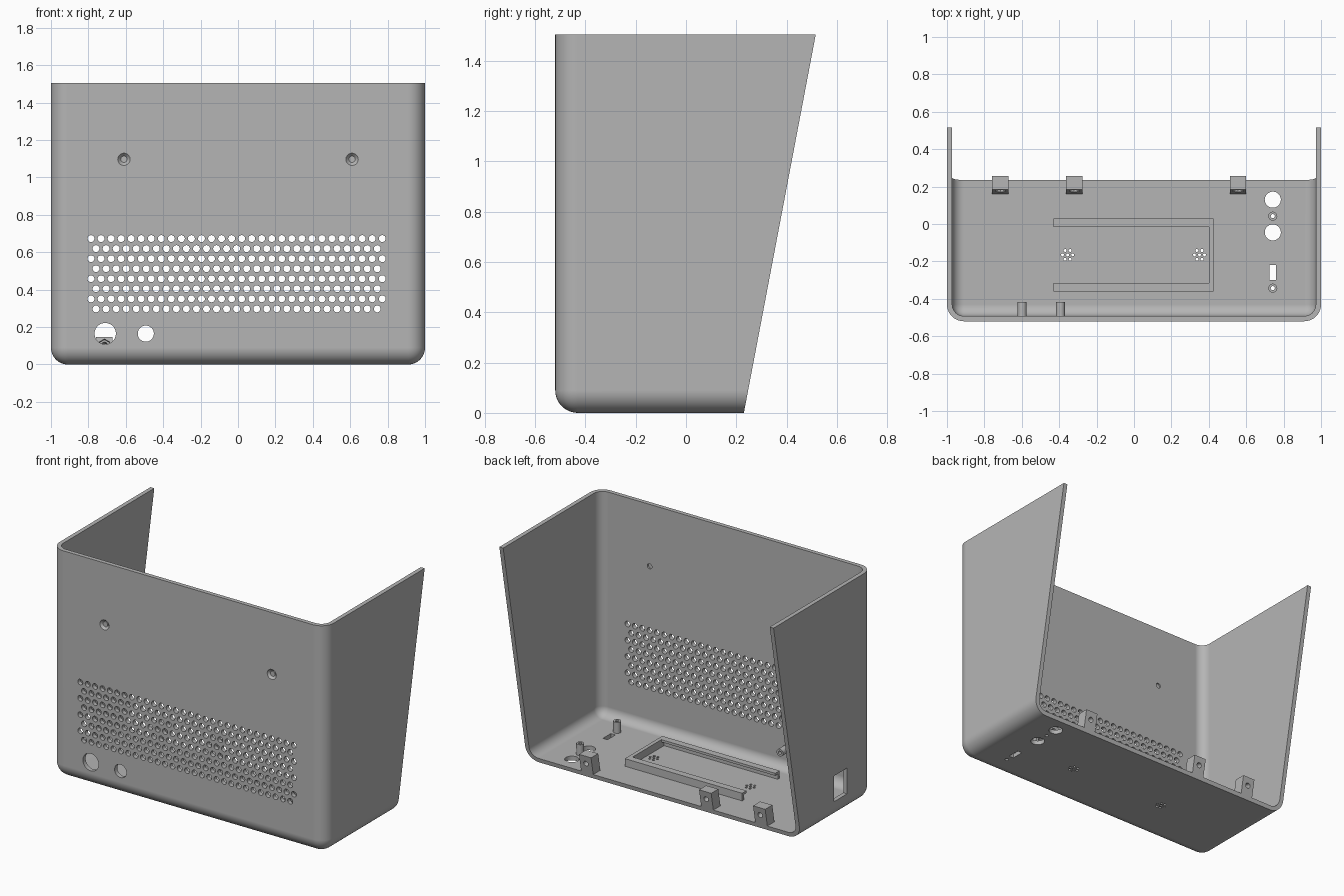
import bpy, bmesh, math
from mathutils import Matrix, Vector

if "Cube" in bpy.data.objects:
    bpy.data.objects.remove(bpy.data.objects["Cube"], do_unlink=True)

GREY = (0.46, 0.46, 0.46, 1)
mat = bpy.data.materials.new("plain grey")
mat.use_nodes = True
mat.diffuse_color = GREY
mat.node_tree.nodes["Principled BSDF"].inputs["Base Color"].default_value = GREY

FRONT, BACK, HEIGHT = -0.52, 0.23, 1.505
WALL, FILLET = 0.028, 0.09
SLOPE = 0.19                                  # lean of the open back edge
SLANT = Vector((0, 1, -SLOPE)).normalized()   # outward normal of the back


def make(name, bm):
    bmesh.ops.recalc_face_normals(bm, faces=bm.faces)
    mesh = bpy.data.meshes.new(name)
    bm.to_mesh(mesh)
    bm.free()
    ob = bpy.data.objects.new(name, mesh)
    bpy.context.collection.objects.link(ob)
    mesh.materials.append(mat)
    return ob


def cut(ob, bm):
    """Subtract a bmesh from an object and keep the plain result."""
    cutter = make("cutter", bm)
    cutter.hide_render = True
    mod = ob.modifiers.new("cut", 'BOOLEAN')
    mod.operation, mod.solver, mod.object = 'DIFFERENCE', 'EXACT', cutter
    graph = bpy.context.evaluated_depsgraph_get()
    result = bpy.data.meshes.new_from_object(ob.evaluated_get(graph))
    ob.modifiers.clear()
    ob.data = result
    bpy.data.objects.remove(cutter, do_unlink=True)


def add_box(bm, low, high):
    low, high = Vector(low), Vector(high)
    m = Matrix.Translation((low + high) / 2) @ Matrix.Diagonal((*(high - low), 1))
    return bmesh.ops.create_cube(bm, size=1, matrix=m)["verts"]


def add_rod(bm, start, end, r1, r2=None, sides=20):
    start, end = Vector(start), Vector(end)
    turn = (end - start).to_track_quat('Z', 'Y').to_matrix().to_4x4()
    bmesh.ops.create_cone(bm, cap_ends=True, segments=sides, radius1=r1,
                          radius2=r1 if r2 is None else r2, depth=(end - start).length,
                          matrix=Matrix.Translation((start + end) / 2) @ turn)


def prism(name, profile, x0, x1):
    """Extrude a (y, z) profile along x."""
    bm = bmesh.new()
    face = bm.faces.new([bm.verts.new((x0, y, z)) for y, z in profile])
    new = bmesh.ops.extrude_face_region(bm, geom=[face])["geom"]
    bmesh.ops.translate(bm, vec=(x1 - x0, 0, 0),
                        verts=[v for v in new if isinstance(v, bmesh.types.BMVert)])
    return make(name, bm)


def rounded_block(inset):
    """Block with rounded front corners and rounded bottom edges."""
    bm = bmesh.new()
    y, z = FRONT + inset, inset
    add_box(bm, (-1 + inset, y, z), (1 - inset, 1 + inset, 2 + inset))

    def is_round(e):
        mid = (e.verts[0].co + e.verts[1].co) / 2
        low, front = abs(mid.z - z) < 0.01, abs(mid.y - y) < 0.01
        side = abs(mid.x) > 0.5
        return (low and (front or side)) or (front and side)
    bmesh.ops.bevel(bm, geom=[e for e in bm.edges if is_round(e)], offset=FILLET - inset,
                    segments=10, profile=0.5, affect='EDGES')
    return bm


def slice_off(bm, point, normal):
    res = bmesh.ops.bisect_plane(bm, geom=bm.verts[:] + bm.edges[:] + bm.faces[:],
                                 plane_co=point, plane_no=normal, clear_outer=True)
    bmesh.ops.edgeloop_fill(bm, edges=[e for e in res["geom_cut"]
                                       if isinstance(e, bmesh.types.BMEdge)])


# Shell: rounded block, open at top and back
bm = rounded_block(0)
slice_off(bm, (0, 0, HEIGHT), (0, 0, 1))
slice_off(bm, (0, BACK, 0), SLANT)
shell = make("shell", bm)
cut(shell, rounded_block(WALL))

# Openings in the shell
holes = bmesh.new()
Y0, Y1 = FRONT - 0.03, FRONT + WALL + 0.02
PITCH = 0.0537
for row in range(8):                          # staggered front grille
    odd = row % 2
    z = 0.673 - row * PITCH
    for i in range(30 - odd):
        x = -0.786 + (i + odd / 2) * PITCH
        add_rod(holes, (x, Y0, z), (x, Y1, z), 0.0185, sides=16)
for x, r in ((-0.71, 0.057), (-0.493, 0.043)):   # front sockets
    add_rod(holes, (x, Y0, 0.165), (x, Y1, 0.165), r, sides=40)
for x in (-0.61, 0.61):                       # countersunk screw holes
    add_rod(holes, (x, FRONT - 0.002, 1.097), (x, FRONT + 0.018, 1.097), 0.035, 0.017)
    add_rod(holes, (x, FRONT + 0.01, 1.097), (x, Y1, 1.097), 0.017)
for y in (0.13, -0.045):                      # floor sockets
    add_rod(holes, (0.742, y, -0.03), (0.742, y, 0.05), 0.043, sides=40)
POSTS = (0.042, -0.343)
for y in POSTS:                               # floor screw holes
    add_rod(holes, (0.742, y, -0.03), (0.742, y, 0.05), 0.011)
for cx in (-0.355, 0.35):                     # clusters of seven small floor holes
    for k in range(7):
        r = 0.027 if k else 0
        x, y = cx + r * math.cos(k * math.pi / 3), -0.165 + r * math.sin(k * math.pi / 3)
        add_rod(holes, (x, y, -0.03), (x, y, 0.05), 0.008, sides=12)
add_box(holes, (0.725, -0.3, -0.03), (0.758, -0.218, 0.05))      # floor slot
add_box(holes, (-1.05, -0.25, 0.12), (-0.95, -0.116, 0.29))      # side window
cut(shell, holes)
parts = [shell]


def tube(name, start, end):
    bm, bore = bmesh.new(), bmesh.new()
    add_rod(bm, start, end, 0.024, sides=24)
    step = (Vector(end) - Vector(start)).normalized() * 0.02
    add_rod(bore, Vector(start) - step, Vector(end) + step, 0.011)
    ob = make(name, bm)
    cut(ob, bore)
    parts.append(ob)


# Screw posts on the floor and behind the front wall
FLOOR = WALL - 0.004
for i, y in enumerate(POSTS):
    tube(f"floor_post_{i + 1}", (0.742, y, FLOOR), (0.742, y, 0.1))
for i, x in enumerate((-0.598, -0.393)):
    y = FRONT + FLOOR
    tube(f"front_post_{i + 1}", (x, y, 0.165), (x, -0.416, 0.165))

# Slide-in bracket: two lipped rails and an end stop
TOP, LIP, STEM, WIDE = 0.078, 0.062, 0.018, 0.045
for name, y, s in (("back_rail", 0.03, -1), ("front_rail", -0.36, 1)):
    outline = [(0, FLOOR), (STEM, FLOOR), (STEM, LIP), (WIDE, LIP), (WIDE, TOP), (0, TOP)]
    parts.append(prism(name, [(y + s * a, z) for a, z in outline], -0.43, 0.402))
bm = bmesh.new()
add_box(bm, (0.4, -0.36, FLOOR), (0.425, 0.03, TOP))
parts.append(make("rail_end_stop", bm))

# Leaning screw tabs along the back edge
TAB_TOP = 0.147
for i, x in enumerate((-0.714, -0.32, 0.556)):
    sides = [(0.156 + SLOPE * FLOOR, FLOOR), (BACK + SLOPE * FLOOR, FLOOR),
             (BACK + SLOPE * TAB_TOP, TAB_TOP), (0.156 + SLOPE * TAB_TOP, TAB_TOP)]
    tab = prism(f"back_tab_{i + 1}", sides, x - 0.044, x + 0.044)
    mid = Vector((x, 0.193 + SLOPE * 0.1, 0.1))
    bore = bmesh.new()
    add_rod(bore, mid - SLANT * 0.08, mid + SLANT * 0.08, 0.017)
    cut(tab, bore)
    recess = bmesh.new()
    add_rod(recess, mid - SLANT * 0.08, mid - SLANT * 0.015, 0.03, sides=6)
    cut(tab, recess)
    parts.append(tab)

# Smooth fillets and bores while keeping edges sharp and flats flat
bpy.ops.object.select_all(action='DESELECT')
for ob in parts:
    ob.select_set(True)
bpy.context.view_layer.objects.active = shell
bpy.ops.object.shade_smooth_by_angle(angle=math.radians(32))
for ob in parts:
    ob.modifiers.new("even shading", 'WEIGHTED_NORMAL').keep_sharp = True
